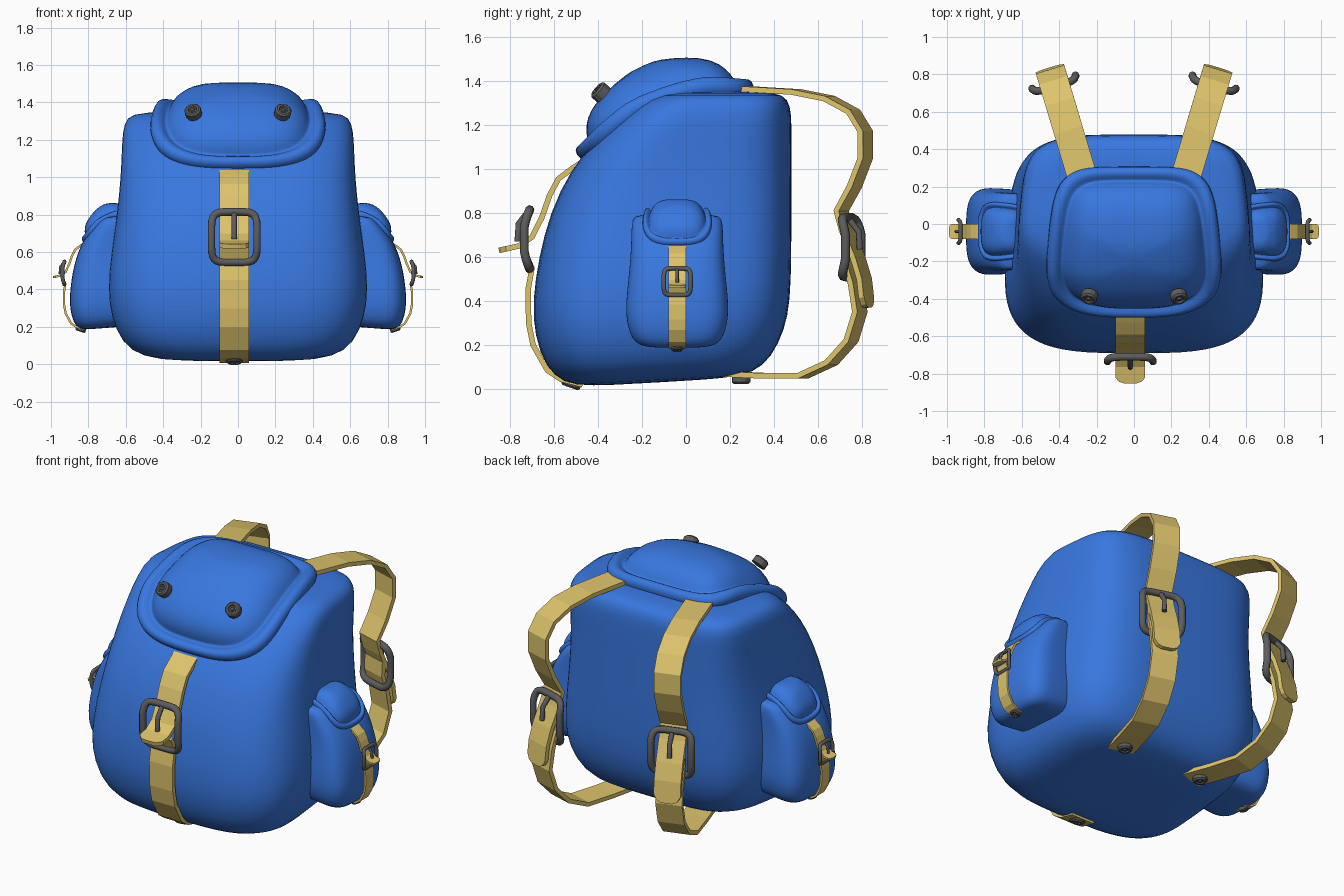
import bpy, bmesh, math
from mathutils import Vector

cube = bpy.data.objects.get("Cube")
if cube:
    bpy.data.objects.remove(cube)


def material(name, rgb):
    m = bpy.data.materials.new(name)
    m.use_nodes = True
    m.diffuse_color = (*rgb, 1)
    m.node_tree.nodes["Principled BSDF"].inputs["Base Color"].default_value = (*rgb, 1)
    return m


BLUE = material("blue fabric", (0.04, 0.185, 0.74))
TAN = material("tan webbing", (0.73, 0.55, 0.15))
GREY = material("dark grey metal", (0.11, 0.11, 0.11))


def add_object(name, data, mat):
    ob = bpy.data.objects.new(name, data)
    data.materials.append(mat)
    bpy.context.scene.collection.objects.link(ob)
    return ob


def finish(name, bm, mat, smooth=False):
    bmesh.ops.recalc_face_normals(bm, faces=bm.faces[:])
    me = bpy.data.meshes.new(name)
    bm.to_mesh(me)
    bm.free()
    for p in me.polygons:
        p.use_smooth = smooth
    return add_object(name, me, mat)


def loft(name, rings, mat, caps):
    """Skin closed rings and close each end with a fan to a cap point."""
    bm = bmesh.new()
    rows = [[bm.verts.new(p) for p in ring] for ring in rings]
    n = len(rows[0])
    for a, b in zip(rows, rows[1:]):
        for i in range(n):
            j = (i + 1) % n
            bm.faces.new((a[i], a[j], b[j], b[i]))
    for row, cap in zip((rows[0], rows[-1]), caps):
        c = bm.verts.new(cap)
        for i in range(n):
            bm.faces.new((row[i], row[(i + 1) % n], c))
    ob = finish(name, bm, mat, True)
    ob.modifiers.new("soften", 'SUBSURF').levels = 1
    ob.modifiers["soften"].render_levels = 1
    return ob


def squircle(n_front, n_back, count=36):
    """Unit outline, with its own corner roundness at front and back."""
    pts = []
    for i in range(count):
        t = math.tau * (i + 0.5) / count
        c, s = math.cos(t), math.sin(t)
        e = 2 / (n_back if s > 0 else n_front)
        pts.append((math.copysign(abs(c) ** e, c), math.copysign(abs(s) ** e, s)))
    return pts


# Bag sections: height, half width, front y, back y
BODY = [(0.015, 0.34, -0.44, 0.18), (0.035, 0.51, -0.56, 0.31), (0.11, 0.61, -0.64, 0.39),
        (0.25, 0.665, -0.69, 0.45), (0.4, 0.685, -0.70, 0.475), (0.6, 0.665, -0.67, 0.48),
        (0.8, 0.635, -0.62, 0.48), (1.0, 0.615, -0.525, 0.48), (1.15, 0.61, -0.4, 0.48),
        (1.25, 0.605, -0.29, 0.48), (1.32, 0.585, -0.2, 0.465), (1.35, 0.52, -0.1, 0.41)]
# Flap line in side view, from front to back, and its padded cross-section
FLAP_LINE = [(-0.47, 1.06), (-0.36, 1.17), (-0.22, 1.285), (-0.06, 1.36), (0.13, 1.375), (0.29, 1.36)]
PADDING = [(0.9, -0.06), (1.0, -0.045), (1.06, 0.0), (1.02, 0.045), (0.94, 0.05), (0.88, 0.025),
           (0.85, 0.015), (0.82, 0.045), (0.75, 0.085), (0.6, 0.125), (0.4, 0.145), (0.15, 0.155)]


def flap_point(x, v, h):
    k = (v + 1) / 2 * (len(FLAP_LINE) - 1)
    i = min(max(int(k), 0), len(FLAP_LINE) - 2)
    a, b = Vector(FLAP_LINE[i]), Vector(FLAP_LINE[i + 1])
    p = a.lerp(b, k - i)
    tilt = math.radians(22 - 26 * v)      # surface leans forward at the front
    return Vector((x, p.x - math.sin(tilt) * h, p.y + math.cos(tilt) * h))


def bag(prefix, place):
    rings = []
    for z, w, yf, yb in BODY:
        ring = []
        for x, s in squircle(3.4, 4.2):
            y = (yf + yb) / 2 + s * (yb - yf) / 2
            sag = 0.06 * (y + 0.4) * max(0, 1 - z / 0.4)
            ring.append(place(x * w * (1.01 - 0.06 * s), y, z + sag))
        rings.append(ring)
    loft(prefix + "body", rings, BLUE, (place(0, -0.13, 0.03), place(0, 0.16, 1.355)))
    rings = []
    for s, h in PADDING:
        rings.append([place(*flap_point(0.455 * s * x * (1 - 0.14 * max(0, v)), s * v, h))
                      for x, v in squircle(3, 5)])
    loft(prefix + "flap", rings, BLUE, (place(*flap_point(0, 0, -0.06)), place(*flap_point(0, 0, 0.157))))


def strap(name, path, place, thick, half=0.08, tip=False):
    bm = bmesh.new()
    path = [(u, z, half) for u, z in path]
    if tip:                                # rounded free end
        (u0, z0, _), (u1, z1, _) = path[-2:]
        path[-1] = (u0 + (u1 - u0) * 0.65, z0 + (z1 - z0) * 0.65, half)
        path += [(u0 + (u1 - u0) * 0.9, z0 + (z1 - z0) * 0.9, half * 0.75), (u1, z1, half * 0.4)]
    rows = [[bm.verts.new(place(u, s * w, z)) for s in (-1, 1)] for u, z, w in path]
    for a, b in zip(rows, rows[1:]):
        bm.faces.new((a[0], a[1], b[1], b[0]))
    ob = finish(name, bm, TAN)
    mod = ob.modifiers.new("thickness", 'SOLIDIFY')
    mod.thickness, mod.offset = thick, 0


def wire(name, pts, radius, closed):
    cu = bpy.data.curves.new(name, 'CURVE')
    cu.dimensions = '3D'
    cu.bevel_depth, cu.bevel_resolution, cu.use_fill_caps = radius, 2, True
    sp = cu.splines.new('POLY')
    sp.points.add(len(pts) - 1)
    for q, p in zip(sp.points, pts):
        q.co = (*p, 1)
    sp.use_cyclic_u = closed
    add_object(name, cu, GREY)


def buckle(prefix, place, u, z, radius):
    frame = [place(u + 0.03 * (1 - b * b), a * 0.122, z + b * 0.135) for a, b in squircle(5, 5, 28)]
    wire(prefix + "buckle", frame, radius, True)
    wire(prefix + "buckle_prong",
         [place(u, 0, z + 0.135), place(u + 0.05, 0, z + 0.07), place(u + 0.055, 0, z - 0.01)],
         radius * 0.7, False)


def rivet(name, centre, normal, r):
    """Round stud with a raised rim and a small centre button."""
    bm = bmesh.new()
    rot = Vector(normal).to_track_quat('Z', 'Y')
    rows = []
    for f, h in [(1, -0.5), (1, 0.3), (0.8, 0.5), (0.55, 0.5), (0.45, 0.3), (0.3, 0.3), (0.2, 0.5)]:
        rows.append([bm.verts.new(Vector(centre) + rot @ Vector(
            (r * f * math.cos(k * math.tau / 12), r * f * math.sin(k * math.tau / 12), r * h)))
            for k in range(12)])
    for a, b in zip(rows, rows[1:]):
        for i in range(12):
            j = (i + 1) % 12
            bm.faces.new((a[i], a[j], b[j], b[i]))
    bm.faces.new(rows[0])
    bm.faces.new(rows[-1])
    finish(name, bm, GREY)


# Closing strap, as distance outward and height
UPPER = [(0.46, 1.04), (0.52, 1.0), (0.58, 0.955), (0.62, 0.88), (0.655, 0.78), (0.70, 0.69),
         (0.76, 0.65), (0.85, 0.63)]
LOWER = [(0.735, 0.63), (0.70, 0.55), (0.718, 0.45), (0.715, 0.3), (0.695, 0.2), (0.63, 0.085),
         (0.57, 0.045), (0.47, 0.02)]


def closure(prefix, place, thick, radius):
    strap(prefix + "upper_strap", UPPER, place, thick, tip=True)
    strap(prefix + "lower_strap", LOWER, place, thick)
    buckle(prefix + "strap_", place, 0.71, 0.68, radius)


# Main bag
bag("main_", lambda x, y, z: Vector((x, y, z)))
closure("front_", lambda u, w, z: Vector((w - 0.02, -u, z)), 0.025, 0.021)
rivet("front_strap_rivet", (-0.02, -0.52, 0.028), (0, -0.35, -1), 0.045)

# Shoulder strap, as distance backward and height
SHOULDER = [(0.25, 1.365), (0.33, 1.36), (0.5, 1.35), (0.65, 1.32), (0.76, 1.26), (0.815, 1.17),
            (0.815, 1.05), (0.765, 0.92), (0.705, 0.81), (0.73, 0.72), (0.78, 0.6), (0.81, 0.5),
            (0.825, 0.37)]
RETURN = [(0.745, 0.67), (0.74, 0.58), (0.77, 0.48), (0.79, 0.35), (0.75, 0.22), (0.66, 0.12),
          (0.53, 0.06), (0.36, 0.06), (0.19, 0.068)]

for side, label in ((1, "left_"), (-1, "right_")):
    # Side pocket, a small bag facing outward
    bag(label + "pocket_", lambda x, y, z: Vector(
        (side * (0.67 - 0.33 * y), 0.335 * x - 0.04, 0.18 + 0.453 * z)))
    closure(label + "pocket_", lambda u, w, z: Vector(
        (side * (0.615 + 0.44 * u), 0.5 * w - 0.04, 0.18 + 0.453 * z)), 0.012, 0.011)
    rivet(label + "pocket_rivet", (side * 0.84, -0.04, 0.188), (side * 0.35, 0, -1), 0.028)

    # Shoulder strap, splayed outward
    def splay(u, w, z):
        return Vector((side * (0.3 + 0.3 * (u - 0.33) + 0.95 * w), u - 0.29 * w, z))
    strap(label + "shoulder_strap", SHOULDER, splay, 0.025, tip=True)
    strap(label + "shoulder_strap_return", RETURN, splay, 0.025)
    buckle(label + "shoulder_", splay, 0.735, 0.645, 0.021)
    rivet(label + "shoulder_rivet", splay(0.25, 0, 0.045), (0, 0, -1), 0.042)
    rivet(label + "flap_rivet", (side * 0.24, -0.39, 1.35), (side * 0.2, -0.75, 0.65), 0.045)
